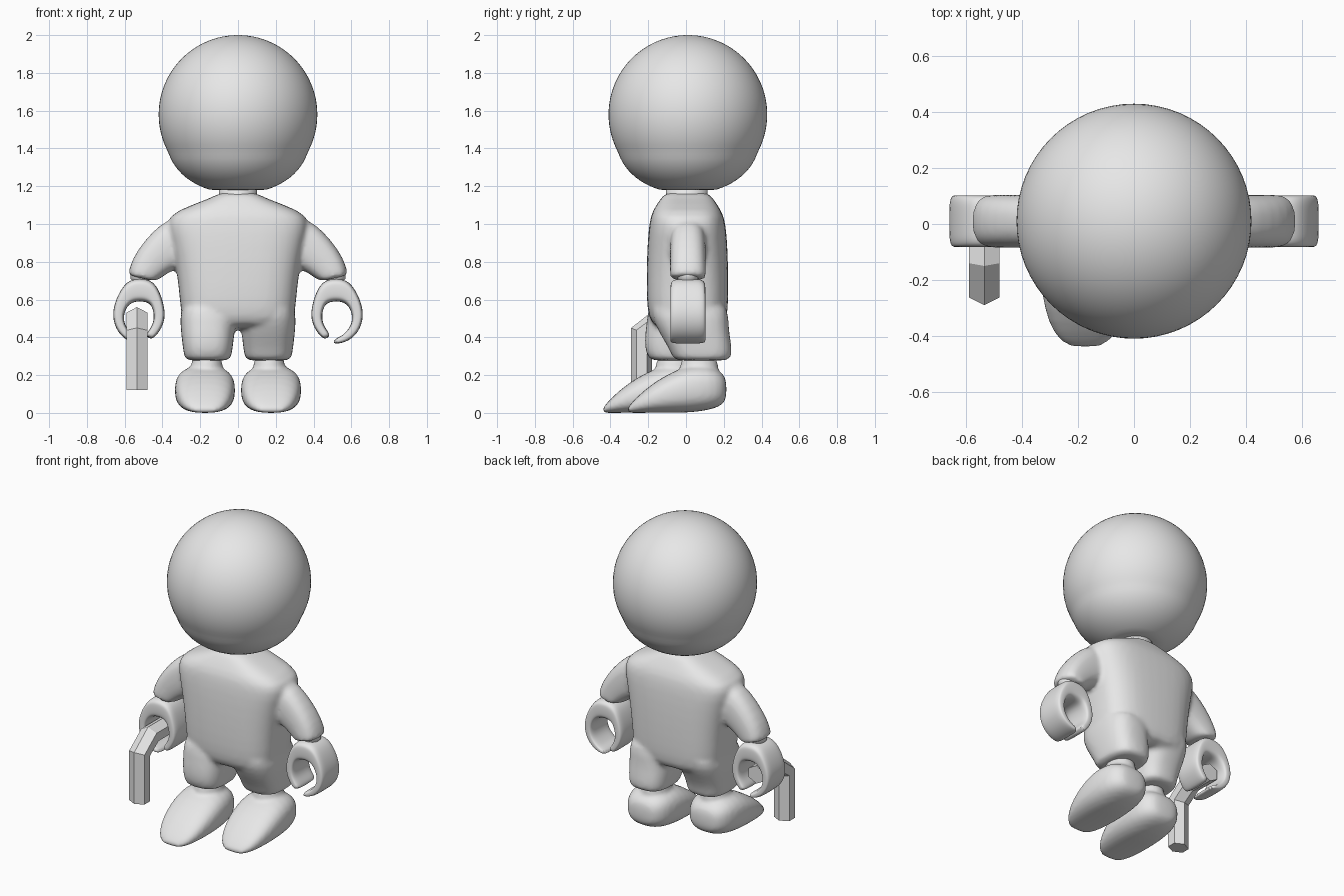
import bpy, bmesh, math
from mathutils import Vector

cube = bpy.data.objects.get("Cube")
if cube:
    bpy.data.objects.remove(cube, do_unlink=True)

grey = bpy.data.materials.new("light_grey")
grey.use_nodes = True
grey.diffuse_color = (0.8, 0.8, 0.8, 1)
grey.node_tree.nodes["Principled BSDF"].inputs["Base Color"].default_value = grey.diffuse_color


def section(a, b, w, power=2.0, sides=24):
    """Closed superellipse ring spanning a to b, with half depth vector w."""
    a, b, w = Vector(a), Vector(b), Vector(w)
    ring = []
    for i in range(sides):
        t = math.tau * i / sides
        c, s = math.cos(t), math.sin(t)
        u = math.copysign(abs(c) ** (2 / power), c)
        v = math.copysign(abs(s) ** (2 / power), s)
        ring.append((a + b) / 2 + (b - a) / 2 * u + w * v)
    return ring


def loft(bm, rings):
    """Skin a list of rings and cap both ends."""
    loops = [[bm.verts.new(p) for p in ring] for ring in rings]
    n = len(loops[0])
    for lo, hi in zip(loops, loops[1:]):
        for i in range(n):
            j = (i + 1) % n
            bm.faces.new((lo[i], lo[j], hi[j], hi[i]))
    bm.faces.new(loops[0][::-1])
    bm.faces.new(loops[-1])


def make(name, bm, subdivide=0, voxel=0, smooth=True):
    """Turn a bmesh into an object with optional rounding and fusing."""
    bmesh.ops.recalc_face_normals(bm, faces=bm.faces)
    mesh = bpy.data.meshes.new(name)
    bm.to_mesh(mesh)
    bm.free()
    mesh.materials.append(grey)
    ob = bpy.data.objects.new(name, mesh)
    bpy.context.scene.collection.objects.link(ob)
    for f in mesh.polygons:
        f.use_smooth = smooth
    if subdivide:
        ob.modifiers.new("round", "SUBSURF").levels = subdivide
        ob.modifiers["round"].render_levels = subdivide
    if voxel:
        fuse = ob.modifiers.new("fuse", "REMESH")
        fuse.mode = "VOXEL"
        fuse.voxel_size = voxel
        fuse.use_smooth_shade = True
        relax = ob.modifiers.new("relax", "SMOOTH")
        relax.factor = 0.5
        relax.iterations = 6
    return ob


def level(x, z, half, front, back, power):
    """Horizontal ring centred on x, reaching from front to back."""
    y = (front + back) / 2
    return section((x - half, y, z), (x + half, y, z), (0, (back - front) / 2, 0), power)


# Head: a sphere, a little fuller low down, with a flat base
bm = bmesh.new()
bmesh.ops.create_uvsphere(bm, u_segments=64, v_segments=48, radius=0.42)
for v in bm.verts:
    fuller = 1 + 0.6 * max(0, -0.2 - v.co.z)
    v.co.x *= fuller
    v.co.y *= fuller
    v.co.z = max(v.co.z, -0.4)
    v.co += Vector((0, 0.01, 1.58))
make("head", bm)

# Neck
bm = bmesh.new()
loft(bm, [level(0, z, 0.1, -0.105, 0.115, 2) for z in (1.08, 1.2)])
make("neck", bm)

# Suit: torso, sleeves and trouser legs fused together
TORSO = [  # height, half width, front, back
    (1.17, 0.1, -0.11, 0.12), (1.14, 0.13, -0.13, 0.14),
    (1.07, 0.34, -0.18, 0.19), (1.01, 0.385, -0.195, 0.21),
    (0.9, 0.355, -0.205, 0.22), (0.75, 0.325, -0.21, 0.225),
    (0.6, 0.31, -0.21, 0.225), (0.5, 0.3, -0.2, 0.22), (0.44, 0.27, -0.16, 0.19)]
SLEEVE = [  # outer x, z, inner x, z
    (0.34, 1.04, 0.22, 0.8), (0.41, 1.0, 0.3, 0.77), (0.49, 0.92, 0.36, 0.75),
    (0.56, 0.82, 0.41, 0.71), (0.582, 0.74, 0.428, 0.705), (0.58, 0.725, 0.435, 0.695)]
LEG = [  # height, half width, front, back, share of the stride
    (0.6, 0.14, -0.2, 0.22, 0), (0.5, 0.148, -0.18, 0.225, 0.2),
    (0.42, 0.142, -0.14, 0.23, 0.6), (0.34, 0.132, -0.09, 0.245, 1),
    (0.29, 0.125, -0.07, 0.24, 1), (0.275, 0.11, -0.05, 0.22, 1)]
STRIDE = {1: 0, -1: -0.13}

bm = bmesh.new()
loft(bm, [level(0, z, h, f, b, 3) for z, h, f, b in TORSO])
for side in (1, -1):
    loft(bm, [section((side * ox, 0.01, oz), (side * ix, 0.01, iz), (0, 0.095, 0), 2.6)
              for ox, oz, ix, iz in SLEEVE])
    loft(bm, [level(side * 0.16, z, h, f + s * STRIDE[side], b + s * STRIDE[side], 2.8)
              for z, h, f, b, s in LEG])
make("suit", bm, subdivide=1, voxel=0.014)

# Shoes with ankles, the right one a step ahead
SHOE = [  # y, half width, sole height, top height
    (0.215, 0.06, 0.08, 0.17), (0.195, 0.11, 0.04, 0.215), (0.13, 0.15, 0.015, 0.25),
    (0.02, 0.162, 0.0, 0.255), (-0.08, 0.16, 0.0, 0.215), (-0.18, 0.145, 0.0, 0.155),
    (-0.26, 0.115, 0.0, 0.085), (-0.3, 0.075, 0.0, 0.04), (-0.312, 0.04, 0.0, 0.02)]
for side, name in ((1, "left"), (-1, "right")):
    bm = bmesh.new()
    x, step = side * 0.175, STRIDE[side]
    loft(bm, [section((x - h, y + step, (lo + hi) / 2), (x + h, y + step, (lo + hi) / 2),
                      (0, 0, (hi - lo) / 2), 2.6) for y, h, lo, hi in SHOE])
    loft(bm, [level(side * 0.165, z, 0.092, step - 0.04, step + 0.18, 2) for z in (0.15, 0.34)])
    make(name + "_shoe", bm, subdivide=1, voxel=0.012)

# Hands: a C-shaped grip, plus wrist
HAND = [  # outer x, z, inner x, z
    (0.462, 0.388, 0.487, 0.405), (0.43, 0.41, 0.478, 0.43), (0.395, 0.465, 0.452, 0.465),
    (0.383, 0.53, 0.443, 0.51), (0.405, 0.62, 0.453, 0.56), (0.445, 0.7, 0.475, 0.585),
    (0.52, 0.715, 0.52, 0.592), (0.59, 0.7, 0.565, 0.585), (0.64, 0.62, 0.597, 0.55),
    (0.668, 0.53, 0.607, 0.5), (0.65, 0.445, 0.595, 0.455), (0.6, 0.388, 0.565, 0.422),
    (0.54, 0.365, 0.545, 0.405), (0.5, 0.368, 0.513, 0.392)]
for side, name in ((1, "left"), (-1, "right")):
    bm = bmesh.new()
    loft(bm, [section((side * ox, 0.01, oz), (side * ix, 0.01, iz), (0, 0.093, 0), 4)
              for ox, oz, ix, iz in HAND])
    make(name + "_hand", bm, subdivide=2)
    bm = bmesh.new()
    loft(bm, [level(side * 0.515, z, r, 0.01 - r, 0.01 + r, 2)
              for z, r in ((0.66, 0.05), (0.7, 0.045), (0.71, 0.055), (0.76, 0.055))])
    make(name + "_wrist", bm)

# Bent six-sided bar held in the right hand
BAR = [  # outer y, z, inner y, z
    (-0.29, 0.12, -0.18, 0.12), (-0.29, 0.45, -0.18, 0.4),
    (-0.15, 0.56, -0.11, 0.445), (0.05, 0.56, 0.05, 0.445)]
bm = bmesh.new()
loft(bm, [section((-0.535, oy, oz), (-0.535, iy, iz), (0.063, 0, 0), 2, 6)
          for oy, oz, iy, iz in BAR])
make("held_bar", bm, smooth=False)
